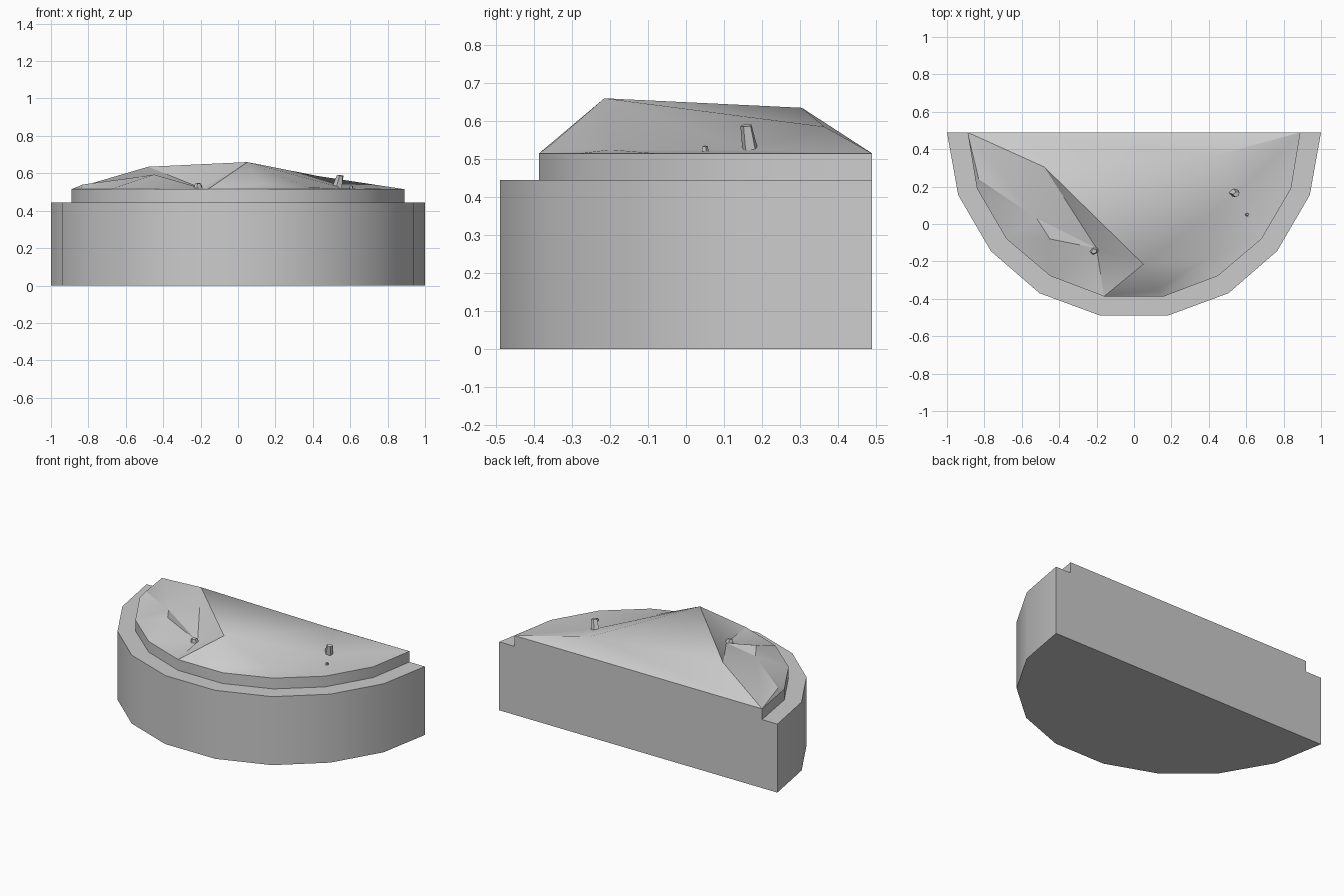
import bpy, math, random
from mathutils import Vector
from mathutils.geometry import delaunay_2d_cdt

if "Cube" in bpy.data.objects:
    bpy.data.objects.remove(bpy.data.objects["Cube"])

random.seed(4)


def make(name, verts, faces, smooth=True):
    mesh = bpy.data.meshes.new(name)
    mesh.from_pydata([tuple(v) for v in verts], [], faces)
    mesh.update()
    obj = bpy.data.objects.new(name, mesh)
    bpy.context.collection.objects.link(obj)
    if smooth:
        bpy.ops.object.select_all(action='DESELECT')
        obj.select_set(True)
        bpy.context.view_layer.objects.active = obj
        bpy.ops.object.shade_smooth_by_angle(angle=math.radians(30))
    return obj


def mirrored(half):
    # left end round the front to the right end (counter-clockwise from above)
    return [(-x, y) for x, y in half] + half[::-1]


def prism(name, outline, z0, z1):
    n = len(outline)
    verts = [(x, y, z) for z in (z0, z1) for x, y in outline]
    faces = [(i, (i + 1) % n, (i + 1) % n + n, i + n) for i in range(n)]
    faces += [tuple(range(n))[::-1], tuple(range(n, 2 * n))]
    return make(name, verts, faces)


# Half-round plinth and stepped lip
outer = mirrored([(1, .49), (.94, .155), (.765, -.145), (.505, -.37), (.18, -.49)])
inner = mirrored([(.89, .49), (.84, .19), (.682, -.08), (.448, -.278), (.16, -.387)])
prism("plinth", outer, 0, .445)
prism("soil_lip", inner, .43, .515)

# Uneven ground: rim plus named high and low points
TOP = .515
rim = [(x, y, TOP) for x, y in inner]
points = {
    "front_peak": (.05, -.215, .66),
    "left_peak": (-.48, .305, .635),
    "back_ridge": (.43, .365, .585),
    "right_dip": (.55, .165, .524),
    "left_dip": (-.2, -.13, .522),
    "shoulder": (-.52, .03, .582),
    "shoulder_end": (-.45, -.08, .593),
    "front_lump": (.12, -.353, .54),
    "right_slope": (.37, -.2, .525),
    "left_lump": (-.83, .24, .54),
}
keys = list(points)
n = len(rim)
idx = {k: n + i for i, k in enumerate(keys)}
idx.update(left_corner=0, right_corner=n - 1, left_front=3, front=4)
creases = [
    ("front_peak", "left_peak"), ("front_peak", "back_ridge"), ("left_peak", "back_ridge"),
    ("front_peak", "right_dip"), ("right_dip", "right_corner"), ("back_ridge", "right_corner"),
    ("back_ridge", "right_dip"), ("front_peak", "left_dip"), ("left_peak", "left_dip"),
    ("left_peak", "shoulder"), ("shoulder", "shoulder_end"), ("shoulder_end", "left_dip"),
    ("shoulder_end", "left_front"), ("left_dip", "left_front"), ("front_peak", "front"),
    ("front_peak", "right_slope"), ("left_corner", "left_peak"), ("left_corner", "shoulder"),
]
coords = rim + [points[k] for k in keys]
edges = [(idx[a], idx[b]) for a, b in creases]
v2, _, tris, origin, _, _ = delaunay_2d_cdt(
    [Vector(c[:2]) for c in coords], edges, [], 0, 1e-5)
ground = [(v.x, v.y, coords[o[0]][2] if o else TOP) for v, o in zip(v2, origin)]
make("ground", ground, [tuple(t) for t in tris])


# Small faceted stones
def stone(name, loc, size, turn):
    bpy.ops.mesh.primitive_cylinder_add(vertices=5, radius=1, depth=2, location=loc,
                                        rotation=turn)
    obj = bpy.context.object
    obj.name = name
    obj.scale = size
    for v in obj.data.vertices:
        v.co.x *= random.uniform(.7, 1)
        v.co.y *= random.uniform(.7, 1)
        if v.co.z > 0:
            v.co.x *= .6
            v.co.y *= .6


stone("large_stone", (.54, .165, .552), (.034, .03, .038), (.2, .15, .3))
stone("medium_stone", (-.212, -.145, .53), (.03, .025, .016), (.1, -.1, .4))
stone("small_stone", (.605, .05, .524), (.014, .014, .01), (0, .2, 0))
